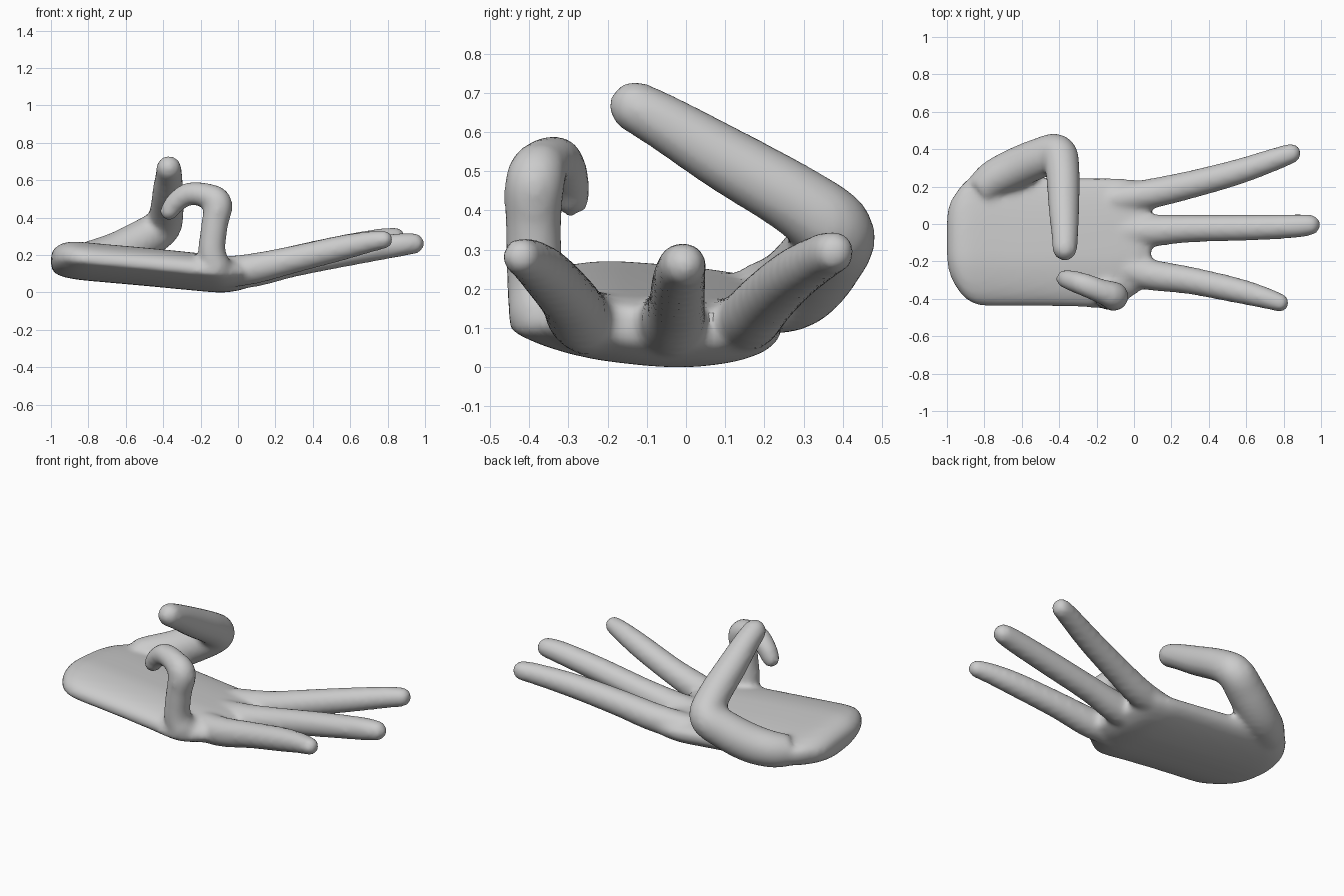
import bpy, bmesh, math
from mathutils import Vector

if "Cube" in bpy.data.objects:
    bpy.data.objects.remove(bpy.data.objects["Cube"])

skin = bpy.data.materials.new("plain grey")
skin.diffuse_color = (0.6, 0.6, 0.6, 1)
skin.use_nodes = True
skin.node_tree.nodes["Principled BSDF"].inputs["Base Color"].default_value = skin.diffuse_color


def loft(name, rings):
    """Closed skin over a list of equally long vertex rings."""
    bm = bmesh.new()
    rows = [[bm.verts.new(p) for p in ring] for ring in rings]
    n = len(rows[0])
    for a, b in zip(rows, rows[1:]):
        for i in range(n):
            j = (i + 1) % n
            bm.faces.new((a[i], a[j], b[j], b[i]))
    bm.faces.new(rows[0][::-1])
    bm.faces.new(rows[-1])
    bmesh.ops.recalc_face_normals(bm, faces=bm.faces)
    mesh = bpy.data.meshes.new(name)
    bm.to_mesh(mesh)
    bm.free()
    ob = bpy.data.objects.new(name, mesh)
    bpy.context.collection.objects.link(ob)
    return ob


def spline(points, steps):
    """Catmull-Rom samples through points of any dimension."""
    p = [Vector(q) for q in points]
    p = [2 * p[0] - p[1]] + p + [2 * p[-1] - p[-2]]
    out = []
    for i in range(1, len(p) - 2):
        a, b, c, d = p[i - 1:i + 3]
        for k in range(steps):
            t = k / steps
            out.append(0.5 * (2 * b + (c - a) * t + (2 * a - 5 * b + 4 * c - d) * t ** 2
                              + (3 * b - a - 3 * c + d) * t ** 3))
    return out + [p[-2]]


def finger(name, path, sides=24):
    """Round tube along (x, y, z, radius) points, with a domed tip."""
    pts = [(Vector(q[:3]), q[3]) for q in spline(path, 6)]
    end, r = pts[-1]
    way = (end - pts[-2][0]).normalized()
    for k in range(1, 6):
        a = k / 5 * math.radians(84)
        pts.append((end + way * r * math.sin(a), r * math.cos(a)))
    rings, side = [], None
    for i, (c, rad) in enumerate(pts):
        t = (pts[min(i + 1, len(pts) - 1)][0] - pts[max(i - 1, 0)][0]).normalized()
        if side is None:
            side = t.orthogonal()
        side = (side - t * side.dot(t)).normalized()
        other = t.cross(side)
        rings.append([c + rad * (math.cos(u) * side + math.sin(u) * other)
                      for u in (2 * math.pi * k / sides for k in range(sides))])
    return loft(name, rings)


# Palm: x, y low, y high, z low, z high of each cross-section
sections = [(-1.0, -0.19, 0.04, 0.135, 0.205), (-0.985, -0.27, 0.11, 0.105, 0.235),
            (-0.95, -0.34, 0.17, 0.085, 0.26), (-0.9, -0.40, 0.23, 0.072, 0.272),
            (-0.83, -0.435, 0.27, 0.062, 0.27), (-0.7, -0.44, 0.27, 0.05, 0.258),
            (-0.5, -0.44, 0.25, 0.032, 0.24), (-0.3, -0.445, 0.245, 0.013, 0.22),
            (-0.12, -0.45, 0.245, -0.003, 0.2), (-0.04, -0.41, 0.24, 0.0, 0.19),
            (0.03, -0.36, 0.235, 0.015, 0.18), (0.09, -0.31, 0.21, 0.05, 0.155)]


def power(v, e):
    return math.copysign(abs(v) ** e, v)


def palm_point(x, y0, y1, z0, z1, a):
    """Flat top sloping to the thumb side, shallow bowl underneath."""
    s = math.sin(a)
    y = (y0 + y1) / 2 + (y1 - y0) / 2 * power(math.cos(a), 0.72)
    z = (z0 + z1) / 2 + (z1 - z0) / 2 * power(s, 0.75 if s > 0 else 0.95)
    if s > 0:
        z -= 0.08 * s * max(0, y + 0.2)
    else:
        z += 0.03 * min(1, max(0, -y - 0.05) / 0.3) * min(1, -2 * s)
    return (x, y, z)


rings = [[palm_point(*sec, 2 * math.pi * k / 48) for k in range(48)]
         for sec in spline(sections, 3)]
hand = loft("hand", rings)

# Three straight fingers, one curled finger and the bent thumb
parts = [
    finger("index_finger", [(-0.12, 0.13, 0.10, 0.078), (0.1, 0.165, 0.125, 0.08),
                            (0.3, 0.21, 0.175, 0.075), (0.55, 0.277, 0.235, 0.069),
                            (0.75, 0.345, 0.278, 0.061), (0.84, 0.377, 0.292, 0.055)]),
    finger("middle_finger", [(-0.12, -0.04, 0.09, 0.09), (0.1, -0.035, 0.115, 0.085),
                             (0.3, -0.025, 0.155, 0.074), (0.6, -0.02, 0.21, 0.07),
                             (0.85, -0.012, 0.25, 0.064), (0.94, -0.005, 0.26, 0.057)]),
    finger("ring_finger", [(-0.12, -0.22, 0.10, 0.085), (0.08, -0.27, 0.125, 0.083),
                           (0.3, -0.302, 0.175, 0.074), (0.55, -0.355, 0.235, 0.068),
                           (0.7, -0.395, 0.268, 0.058), (0.78, -0.42, 0.28, 0.05)]),
    finger("little_finger", [(-0.12, -0.37, 0.13, 0.085), (-0.14, -0.385, 0.22, 0.074),
                             (-0.125, -0.39, 0.36, 0.072), (-0.108, -0.385, 0.475, 0.078),
                             (-0.175, -0.36, 0.518, 0.066), (-0.265, -0.325, 0.524, 0.062),
                             (-0.335, -0.302, 0.478, 0.056), (-0.368, -0.293, 0.432, 0.05)]),
    finger("thumb", [(-0.82, 0.18, 0.175, 0.09), (-0.75, 0.24, 0.185, 0.102),
                     (-0.64, 0.295, 0.215, 0.109), (-0.51, 0.35, 0.28, 0.108),
                     (-0.41, 0.378, 0.345, 0.102), (-0.382, 0.28, 0.425, 0.092),
                     (-0.375, 0.1, 0.53, 0.084), (-0.37, -0.05, 0.62, 0.073),
                     (-0.37, -0.13, 0.663, 0.067)]),
]

# Fuse everything into one skin with soft webs between the fingers
bpy.ops.object.select_all(action='DESELECT')
for ob in parts + [hand]:
    ob.select_set(True)
bpy.context.view_layer.objects.active = hand
bpy.ops.object.join()
remesh = hand.modifiers.new("fuse", 'REMESH')
remesh.mode = 'VOXEL'
remesh.voxel_size = 0.016
soften = hand.modifiers.new("soften", 'SMOOTH')
soften.factor = 0.5
soften.iterations = 10
for m in ("fuse", "soften"):
    bpy.ops.object.modifier_apply(modifier=m)
hand.data.materials.clear()
hand.data.materials.append(skin)
bpy.ops.object.shade_smooth_by_angle(angle=math.radians(40))

# Stand the hand on the floor
low = min(v.co.z for v in hand.data.vertices)
for v in hand.data.vertices:
    v.co.z -= low
